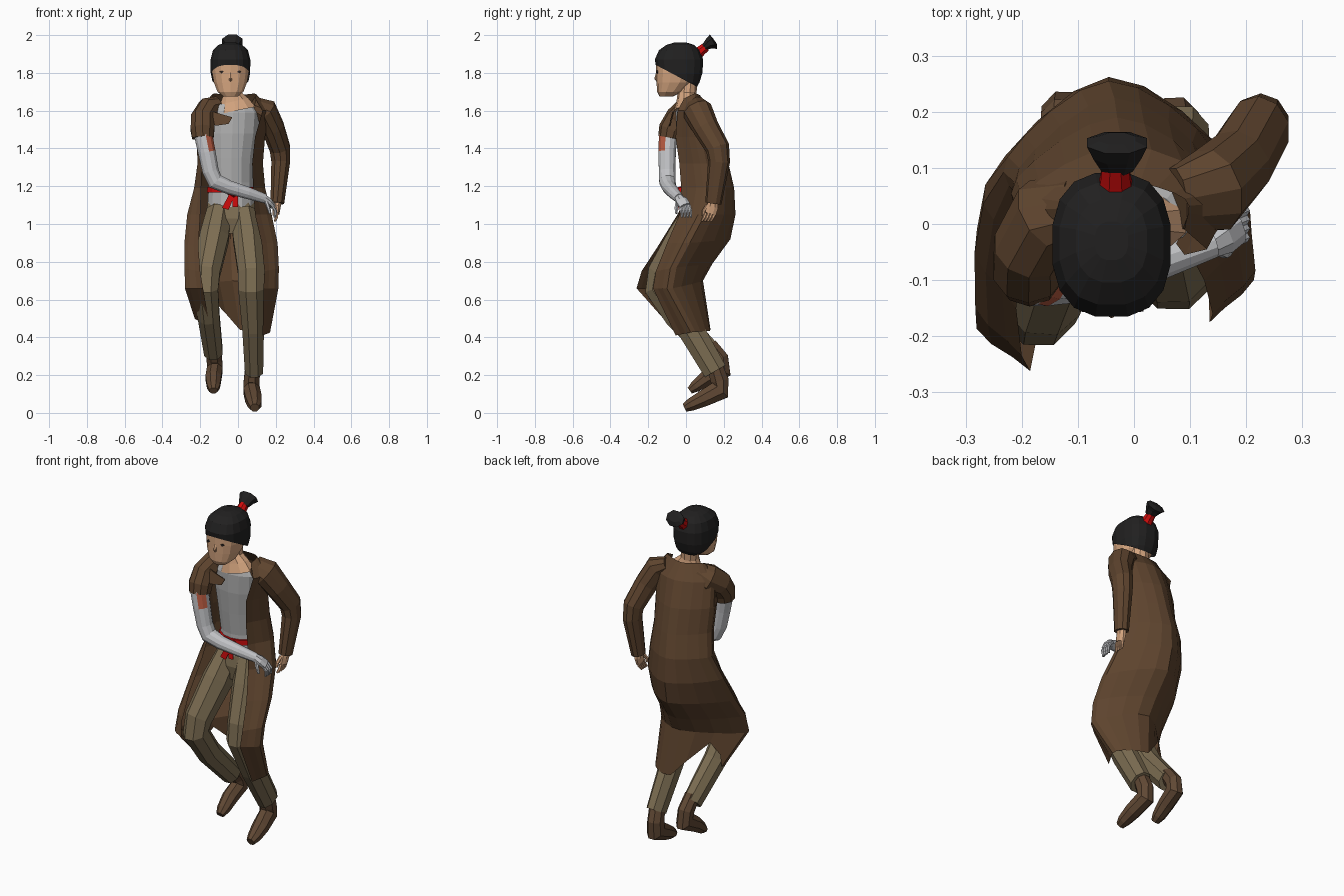
import bpy, bmesh, math
from mathutils import Vector as V


def mat(name, r, g, b):
    m = bpy.data.materials.new(name)
    m.diffuse_color = [((c / 255 + 0.055) / 1.055) ** 2.4 for c in (r, g, b)] + [1]
    return m


SKIN = mat("skin", 214, 166, 128)
COAT = mat("coat brown", 94, 68, 46)
BOOT = mat("boot brown", 96, 72, 52)
PANTS = mat("pants khaki", 124, 109, 82)
SHIRT = mat("shirt grey", 182, 182, 182)
METAL = mat("metal arm grey", 196, 197, 200)
RED = mat("red cloth", 205, 12, 12)
HAIR = mat("hair black", 33, 32, 32)
PATCH = mat("rust patch", 182, 90, 64)
EYE = mat("eye dark", 45, 38, 36)


def loft(name, rings, material, closed=True, caps=True):
    """Skin a list of equal-length point rings."""
    bm = bmesh.new()
    vs = [[bm.verts.new(p) for p in ring] for ring in rings]
    n = len(vs[0])
    for a, b in zip(vs, vs[1:]):
        for i in range(n if closed else n - 1):
            j = (i + 1) % n
            bm.faces.new((a[i], a[j], b[j], b[i]))
    if closed and caps:
        bm.faces.new(vs[0])
        bm.faces.new(vs[-1])
    bmesh.ops.recalc_face_normals(bm, faces=bm.faces)
    me = bpy.data.meshes.new(name)
    bm.to_mesh(me)
    bm.free()
    me.materials.append(material)
    ob = bpy.data.objects.new(name, me)
    bpy.context.collection.objects.link(ob)
    return ob


def tube(name, pts, material, sides=8, ref=(1, 0, 0)):
    """Tube through (x, y, z, radius[, second radius]); first radius lies along ref."""
    rings = []
    for k, p in enumerate(pts):
        t = (V(pts[min(k + 1, len(pts) - 1)][:3]) - V(pts[max(k - 1, 0)][:3])).normalized()
        s = V(ref)
        s = (s - t * s.dot(t)).normalized()
        u = t.cross(s)
        r1, r2 = p[3], p[-1]
        rings.append([V(p[:3]) + s * r1 * math.cos(a) + u * r2 * math.sin(a)
                      for a in [2 * math.pi * (i + 0.5) / sides for i in range(sides)]])
    return loft(name, rings, material)


def stack(name, rows, material, sides=12, power=1.0):
    """Stack of horizontal (super)ellipses (cx, cy, z, rx, ry)."""
    def f(c):
        return math.copysign(abs(c) ** power, c)
    rings = [[(cx + rx * f(math.cos(a)), cy + ry * f(math.sin(a)), z)
              for a in [2 * math.pi * (i + 0.5) / sides for i in range(sides)]]
             for cx, cy, z, rx, ry in rows]
    return loft(name, rings, material)


def plate(name, pts, material, depth=0.006):
    return loft(name, [pts, [(x, y + depth, z) for x, y, z in pts]], material)


def spline(ctrl, steps):
    """Catmull-Rom curve through control points."""
    c = [V(p) for p in ctrl]
    c = [2 * c[0] - c[1]] + c + [2 * c[-1] - c[-2]]
    out = []
    for i in range(1, len(c) - 2):
        for s in range(steps):
            t = s / steps
            a, b, d, e = c[i - 1:i + 3]
            out.append(0.5 * (2 * b + (d - a) * t + (2 * a - 5 * b + 4 * d - e) * t * t
                              + (3 * b - a - 3 * d + e) * t ** 3))
    return out + [c[-2]]


# Head: face, nose, eyes, neck
stack("face", [(-.04, -.105, 1.675, .04, .035), (-.04, -.085, 1.70, .07, .068),
               (-.04, -.06, 1.75, .09, .096), (-.04, -.05, 1.80, .099, .108),
               (-.04, -.045, 1.86, .100, .114), (-.04, -.04, 1.91, .08, .09)], SKIN, 14, 0.85)
tube("nose", [(-.04, -.150, 1.81, .006), (-.04, -.158, 1.77, .010), (-.04, -.148, 1.758, .009)], SKIN, 6)
for sx in (-1, 1):
    x = -.04 + sx * .046
    plate("eye", [(x - .011, -.156, 1.806), (x, -.157, 1.798), (x + .011, -.156, 1.806), (x, -.157, 1.813)],
          EYE, 0.009)
tube("neck", [(-.035, .01, 1.76, .052), (-.03, .005, 1.69, .05), (-.02, .005, 1.65, .08, .055),
              (-.01, .005, 1.60, .11, .068)], SKIN, 10)

# Hair cap, cut along a sloping hairline
cap = stack("hair_cap", [(-.04, -.02, 1.70, .07, .065), (-.04, -.025, 1.75, .096, .098),
                         (-.04, -.033, 1.80, .106, .122), (-.04, -.037, 1.87, .107, .130),
                         (-.04, -.035, 1.92, .094, .110), (-.04, -.03, 1.948, .064, .075),
                         (-.04, -.03, 1.96, .03, .035)], HAIR, 16, 0.8)
bm = bmesh.new()
bm.from_mesh(cap.data)
bmesh.ops.bisect_plane(bm, geom=bm.verts[:] + bm.edges[:] + bm.faces[:], plane_co=(0, -.165, 1.845),
                       plane_no=(0, .53, 1), clear_inner=True)
bm.to_mesh(cap.data)
bm.free()
tube("hair_tie", [(-.033, .055, 1.895, .036), (-.033, .08, 1.918, .029), (-.033, .105, 1.937, .026)], RED)
tube("hair_tail", [(-.03, .098, 1.935, .03, .02), (-.03, .122, 1.955, .046, .032), (-.03, .145, 1.965, .058, .046),
                   (-.03, .152, 1.97, .035, .02)], HAIR)

# Shirt, belt with knot and ends
stack("shirt", [(-.02, .01, 1.635, .10, .055), (-.025, .03, 1.59, .145, .085), (-.03, .055, 1.48, .142, .105),
                (-.035, .07, 1.35, .125, .103), (-.035, .095, 1.22, .122, .11),
                (-.035, .105, 1.09, .13, .12)], SHIRT, 14)
stack("belt", [(-.035, .095, 1.197, .13, .122), (-.035, .098, 1.168, .132, .125)], RED, 14)
tube("belt_knot", [(-.05, -.03, 1.18, .022), (-.02, -.035, 1.165, .03), (.005, -.028, 1.175, .02)], RED, 6, (0, 1, 0))
plate("belt_end", [(-.04, -.04, 1.17), (-.01, -.04, 1.17), (-.05, -.045, 1.075), (-.085, -.045, 1.085)], RED)
plate("belt_end", [(-.03, -.042, 1.17), (.0, -.042, 1.17), (-.0, -.047, 1.09), (-.03, -.047, 1.09)], RED)

# Trousers and boots
stack("hips", [(-.035, .1, 1.12, .125, .11), (-.035, .095, 1.03, .15, .12), (-.035, .08, .95, .10, .09)], PANTS)
tube("right_leg", [(-.10, .07, 1.06, .07, .09), (-.125, -.01, .93, .083, .095), (-.165, -.13, .74, .075, .08),
                   (-.17, -.15, .66, .07, .075), (-.155, -.05, .51, .062, .07), (-.13, .13, .32, .053, .062)], PANTS)
tube("left_leg", [(.03, .075, 1.06, .07, .09), (.05, .02, .93, .083, .095), (.07, -.07, .74, .075, .08),
                  (.07, -.085, .66, .074, .075), (.08, .02, .45, .062, .075), (.085, .155, .22, .052, .068)], PANTS)
tube("right_boot", [(-.13, .125, .36, .042), (-.125, .18, .285, .044, .05), (-.123, .19, .23, .045, .06),
                    (-.13, .11, .185, .045, .045), (-.13, .05, .14, .037, .034), (-.13, .02, .118, .024, .02)], BOOT)
tube("left_boot", [(.08, .15, .26, .043), (.072, .178, .17, .045, .052), (.072, .18, .12, .047, .06),
                   (.082, .09, .075, .047, .047), (.088, .025, .043, .038, .036), (.088, -.008, .027, .025, .024)], BOOT)

# Long open coat: left edge, left side, back, right side, right edge at each level
levels = [
    ((.09, -.01, 1.665), (.09, .045, 1.69), (-.02, .075, 1.68), (-.13, .04, 1.69), (-.13, -.02, 1.66)),
    ((.13, -.045, 1.60), (.165, .06, 1.60), (-.02, .14, 1.60), (-.20, .05, 1.60), (-.17, -.05, 1.60)),
    ((.09, -.055, 1.46), (.14, .08, 1.46), (-.03, .19, 1.46), (-.21, .08, 1.46), (-.19, -.02, 1.46)),
    ((.075, -.035, 1.32), (.13, .11, 1.32), (-.035, .225, 1.32), (-.205, .10, 1.32), (-.19, .01, 1.32)),
    ((.08, -.025, 1.19), (.142, .13, 1.19), (-.045, .255, 1.19), (-.225, .12, 1.19), (-.195, .02, 1.19)),
    ((.09, -.035, 1.05), (.178, .10, 1.05), (-.045, .262, 1.05), (-.265, .07, 1.05), (-.20, -.045, 1.05)),
    ((.125, -.10, .90), (.207, .02, .90), (-.04, .235, .92), (-.28, -.01, .90), (-.21, -.15, .88)),
    ((.14, -.16, .75), (.212, -.05, .77), (-.035, .14, .79), (-.28, -.11, .77), (-.20, -.235, .75)),
    ((.135, -.175, .66), (.21, -.07, .66), (-.03, .09, .70), (-.28, -.15, .66), (-.185, -.262, .66)),
    ((.13, -.055, .41), (.165, .05, .43), (.01, .13, .44), (-.225, -.01, .50), (-.15, -.085, .46)),
]
rows = [spline(row, 4) for row in levels]
for col, lift in ((9, .3), (10, .75), (11, .4)):  # hem rises behind the right leg
    rows[-1][col] = rows[-1][col].lerp(rows[-2][col], lift)
loft("coat", rows, COAT, closed=False)
plate("coat_lapel", [(-.18, -.06, 1.61), (-.10, -.075, 1.585), (-.03, -.08, 1.565), (-.05, -.085, 1.53),
                     (-.12, -.09, 1.52)], COAT)

# Left arm: sleeve, hand
tube("left_sleeve", [(.075, .045, 1.63, .045, .06), (.14, .06, 1.60, .07, .08), (.185, .105, 1.51, .062, .07),
                     (.222, .168, 1.40, .057, .064), (.226, .175, 1.33, .052, .058), (.208, .145, 1.11, .038, .043)],
     COAT, 10)
tube("left_palm", [(.208, .145, 1.13, .026), (.207, .14, 1.09, .02, .034), (.205, .13, 1.055, .015, .032)], SKIN)

# Right arm: torn sleeve, metal arm with rust patch, hand
tube("right_sleeve", [(-.10, .035, 1.63, .045, .06), (-.155, .015, 1.60, .068, .08), (-.187, -.045, 1.555, .066, .07),
                      (-.188, -.08, 1.50, .066, .066), (-.186, -.088, 1.455, .06, .06)], COAT, 10)
arm = tube("right_arm", [(-.187, -.085, 1.51, .042), (-.183, -.095, 1.465, .05), (-.165, -.10, 1.38, .048),
                         (-.145, -.10, 1.28, .045), (-.12, -.098, 1.225, .045), (-.05, -.09, 1.195, .038),
                         (.05, -.065, 1.165, .033), (.14, -.035, 1.135, .026)], METAL, 12, (0, 1, 0))
arm.data.materials.append(PATCH)
for f in arm.data.polygons:
    if 1.38 < f.center.z < 1.46 and f.normal.dot(V((.7, -.7, 0))) > .82:
        f.material_index = 1
tube("right_palm", [(.13, -.04, 1.14, .024), (.16, -.022, 1.12, .034, .022), (.185, -.005, 1.095, .032, .016)],
     METAL, 8, (0, 1, 0))

# Fingers and thumbs
for i in range(4):
    o = (i - 1.5) * .016
    tube("left_finger", [(.205, .13 + o, 1.06, .009), (.203, .12 + o, 1.035, .009), (.195, .108 + o, 1.015, .006)],
         SKIN, 6)
    tube("right_finger", [(.18, -.008 + o, 1.10, .009), (.198, o, 1.07, .009), (.195, .002 + o, 1.035, .006)],
         METAL, 6, (0, 1, 0))
tube("left_thumb", [(.2, .115, 1.10, .011), (.19, .095, 1.07, .01), (.188, .09, 1.045, .007)], SKIN, 6)
tube("right_thumb", [(.15, -.045, 1.12, .011), (.162, -.052, 1.085, .01), (.17, -.05, 1.055, .007)], METAL, 6, (0, 1, 0))
